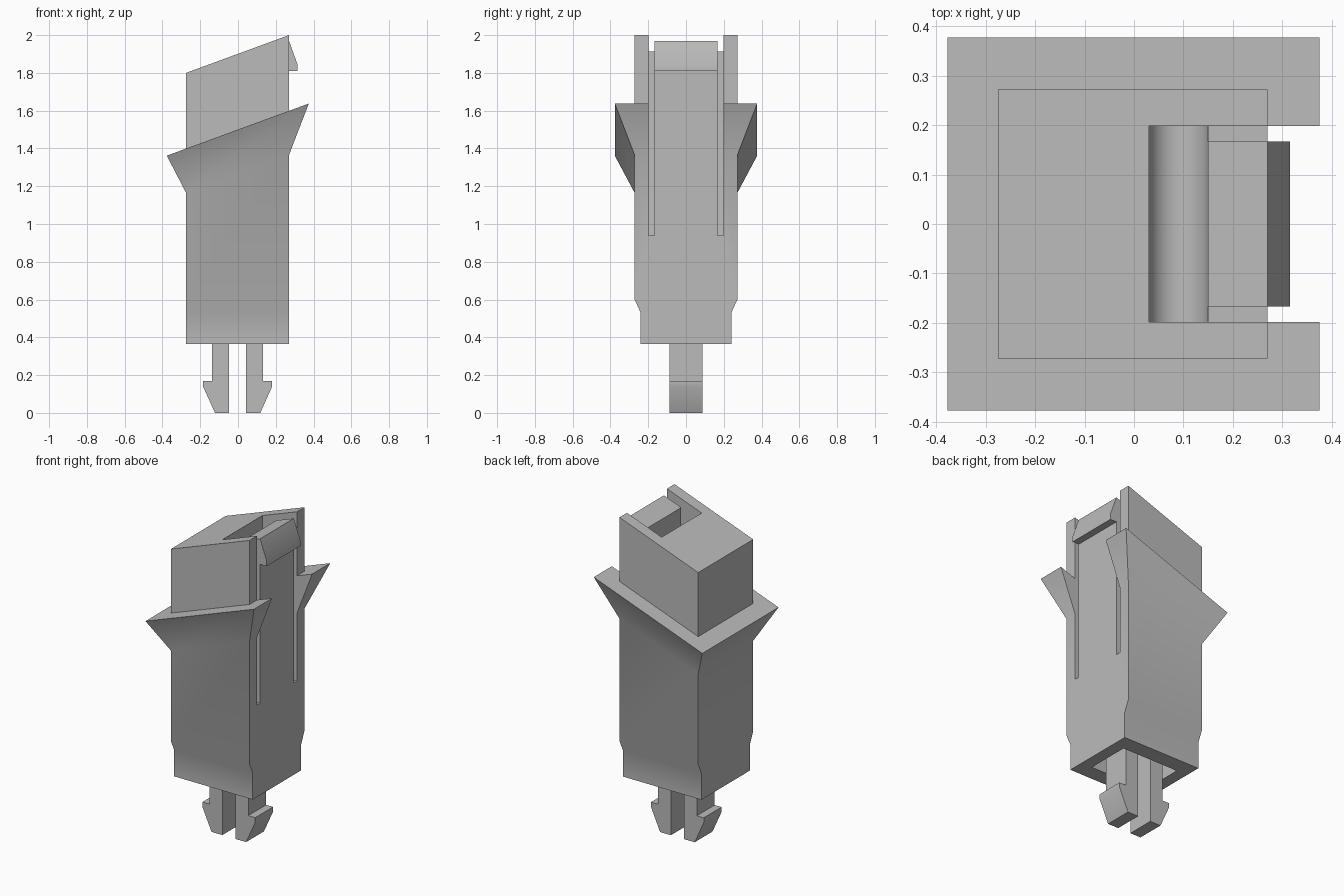
import bpy, bmesh, math

if "Cube" in bpy.data.objects:
    bpy.data.objects.remove(bpy.data.objects["Cube"], do_unlink=True)

grey = bpy.data.materials.new("plain_grey")
grey.use_nodes = True
colour = (0.5, 0.5, 0.5, 1)
grey.diffuse_color = colour
grey.node_tree.nodes["Principled BSDF"].inputs["Base Color"].default_value = colour

BACK, FRONT, HALF = -0.275, 0.27, 0.272   # housing sides
SLOPE = 0.367                             # tilt of the top and flange


def finish(name, bm):
    bmesh.ops.recalc_face_normals(bm, faces=bm.faces)
    mesh = bpy.data.meshes.new(name)
    bm.to_mesh(mesh)
    bm.free()
    mesh.materials.append(grey)
    obj = bpy.data.objects.new(name, mesh)
    bpy.context.collection.objects.link(obj)
    return obj


def extrude_y(name, profile, half):
    """Prism with an x-z profile, symmetric in y."""
    bm = bmesh.new()
    face = bm.faces.new([bm.verts.new((x, -half, z)) for x, z in profile])
    out = bmesh.ops.extrude_face_region(bm, geom=[face])
    verts = [v for v in out["geom"] if isinstance(v, bmesh.types.BMVert)]
    bmesh.ops.translate(bm, verts=verts, vec=(0, 2 * half, 0))
    return finish(name, bm)


def combine(target, tool, operation):
    mod = target.modifiers.new(operation.lower(), "BOOLEAN")
    mod.operation, mod.object, mod.solver = operation, tool, "EXACT"
    bpy.context.view_layer.objects.active = target
    bpy.ops.object.modifier_apply(modifier=mod.name)
    bpy.data.objects.remove(tool, do_unlink=True)


def smooth(obj):
    bpy.ops.object.select_all(action="DESELECT")
    obj.select_set(True)
    bpy.context.view_layer.objects.active = obj
    bpy.ops.object.shade_smooth_by_angle(angle=math.radians(30))


# Housing: stacked rectangular rings (x0, x1, half y, z at x = 0, tilt)
rings = [
    (BACK, FRONT, 0.24, 0.365, 0),
    (BACK, FRONT, 0.24, 0.53, 0),
    (BACK, FRONT, HALF, 0.60, 0),
    (BACK, FRONT, HALF, 1.266, SLOPE),
    (-0.377, 0.375, 0.377, 1.50, SLOPE),
    (BACK, FRONT, HALF, 1.50, SLOPE),
    (BACK, FRONT, HALF, 1.901, SLOPE),
]
bm = bmesh.new()
loops = []
for x0, x1, h, z, tilt in rings:
    corners = [(x0, -h), (x1, -h), (x1, h), (x0, h)]
    loops.append([bm.verts.new((x, y, z + tilt * x)) for x, y in corners])
for low, high in zip(loops, loops[1:]):
    for i in range(4):
        j = (i + 1) % 4
        bm.faces.new((low[i], low[j], high[j], high[i]))
bm.faces.new(loops[0])
bm.faces.new(loops[-1])
housing = finish("housing", bm)

# Round-bottomed pocket open towards the clip side
arc = [(0.09 - 0.06 * math.cos(math.pi * i / 16),
        0.94 - 0.06 * math.sin(math.pi * i / 16)) for i in range(17)]
pocket = [(0.03, 2.2)] + arc + [(0.5, 0.94), (0.5, 2.2)]
combine(housing, extrude_y("pocket_cutter", pocket, 0.198), "DIFFERENCE")

# Hollow underside
cavity = [(-0.2, 0.3), (0.195, 0.3), (0.195, 0.65), (-0.2, 0.65)]
combine(housing, extrude_y("cavity_cutter", cavity, 0.14), "DIFFERENCE")

# Springy finger with a catch at the top
finger = [(0.15, 0.90), (FRONT, 0.90), (FRONT, 1.81), (0.315, 1.81),
          (0.315, 1.845), (FRONT, 1.97), (0.15, 1.926)]
combine(housing, extrude_y("clip_finger", finger, 0.167), "UNION")
smooth(housing)

# Pair of barbed snap legs
leg = [(0.045, 0), (0.12, 0), (0.183, 0.14), (0.183, 0.17),
       (0.135, 0.17), (0.135, 0.67), (0.045, 0.67)]
for name, side in (("left_snap_leg", 1), ("right_snap_leg", -1)):
    smooth(extrude_y(name, [(side * x - 0.002, z) for x, z in leg], 0.088))
